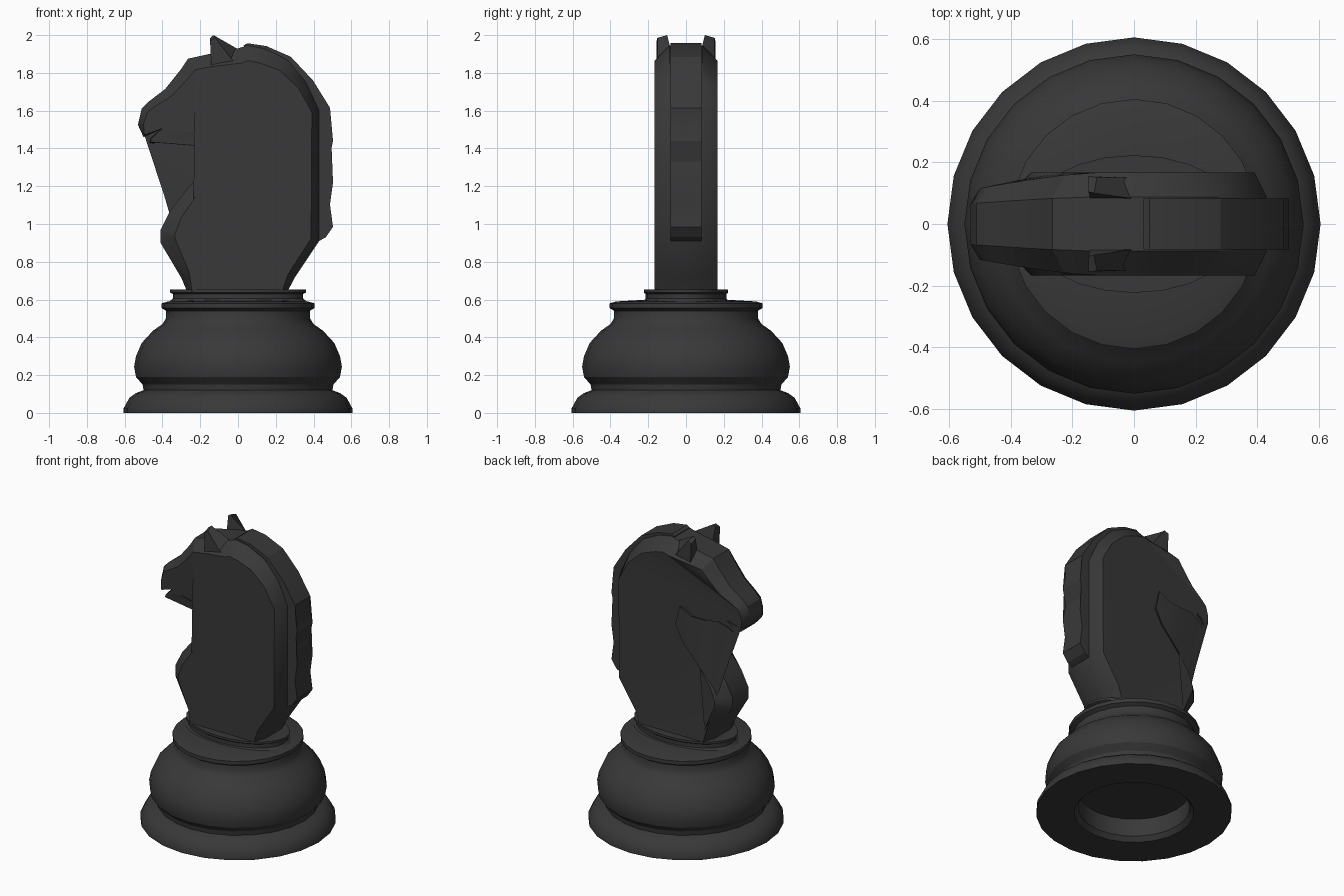
import bpy, bmesh, math
from mathutils import Vector

if "Cube" in bpy.data.objects:
    bpy.data.objects.remove(bpy.data.objects["Cube"])

mat = bpy.data.materials.new("charcoal")
mat.diffuse_color = (0.04, 0.04, 0.04, 1)
mat.use_nodes = True
mat.node_tree.nodes["Principled BSDF"].inputs["Base Color"].default_value = mat.diffuse_color


def finish(name, bm, angle=30):
    bmesh.ops.recalc_face_normals(bm, faces=bm.faces)
    me = bpy.data.meshes.new(name)
    bm.to_mesh(me)
    bm.free()
    ob = bpy.data.objects.new(name, me)
    me.materials.append(mat)
    bpy.context.collection.objects.link(ob)
    bpy.ops.object.select_all(action='DESELECT')
    ob.select_set(True)
    bpy.context.view_layer.objects.active = ob
    bpy.ops.object.shade_smooth_by_angle(angle=math.radians(angle))
    return ob


def lathe(name, profile, seg=24, ysquash=1.0):
    """Revolve (radius, z) points and cap both ends."""
    bm = bmesh.new()
    rings = []
    for r, z in profile:
        rings.append([bm.verts.new((r * math.cos(2 * math.pi * i / seg),
                                    r * ysquash * math.sin(2 * math.pi * i / seg), z))
                      for i in range(seg)])
    for a, b in zip(rings, rings[1:]):
        for i in range(seg):
            j = (i + 1) % seg
            bm.faces.new((a[i], a[j], b[j], b[i]))
    bm.faces.new(rings[0])
    bm.faces.new(rings[-1])
    return finish(name, bm)


def bridge_loops(bm, loops):
    n = len(loops[0])
    for a, b in zip(loops, loops[1:]):
        for i in range(n):
            j = (i + 1) % n
            bm.faces.new((a[i], a[j], b[j], b[i]))
    caps = [bm.faces.new(loops[0]), bm.faces.new(loops[-1])]
    bmesh.ops.triangulate(bm, faces=caps)


# Turned base with a recessed underside
lathe("base", [(.345, .15), (.345, .03), (.37, 0), (.605, 0), (.605, .025), (.575, .08),
               (.54, .105), (.50, .12), (.505, .15), (.54, .19), (.55, .245), (.54, .30),
               (.51, .37), (.45, .435), (.40, .47), (.382, .50), (.38, .54), (.405, .555),
               (.405, .58), (.37, .59), (.20, .60)])

# Oval plinth under the neck
lathe("plinth", [(.37, .585), (.345, .605), (.345, .63), (.36, .637), (.36, .652)], 24, .62)

# Neck and head outline: x, z, bevel inset
OUTLINE = [
    (-.26, .62, .03), (-.30, .715, .05), (-.41, .90, .08), (-.41, .97, .08), (-.36, 1.07, .07),
    (-.265, 1.19, .06), (-.127, 1.33, .05), (-.075, 1.41, .04), (-.08, 1.50, .03),
    (-.145, 1.45, .035), (-.25, 1.445, .035), (-.335, 1.46, .03), (-.40, 1.45, .015),
    (-.445, 1.425, .008), (-.47, 1.43, .006), (-.46, 1.46, .006), (-.41, 1.50, .01),
    (-.50, 1.46, .012), (-.53, 1.525, .03), (-.51, 1.61, .035), (-.47, 1.65, .04),
    (-.385, 1.715, .05), (-.305, 1.815, .06), (-.265, 1.875, .07), (-.13, 1.905, .07),
    (0, 1.93, .08), (.05, 1.945, .08), (.14, 1.928, .08), (.26, 1.87, .07), (.36, 1.75, .05),
    (.43, 1.60, .04), (.43, .91, .045), (.30, .715, .04), (.25, .62, .03)]


def head_taper(x, z, end):
    """Narrow the head toward the muzzle."""
    if z < 1.4:
        return 1.0
    t = min(1, max(0, (-.12 - x) / .41))
    return 1 - (1 - end) * t ** 1.4


pts = [Vector((p[0], p[1])) for p in OUTLINE]
inset = []
for i, p in enumerate(pts):
    e1 = (p - pts[i - 1]).normalized()
    e2 = (pts[(i + 1) % len(pts)] - p).normalized()
    n = (Vector((e1.y, -e1.x)) + Vector((e2.y, -e2.x))).normalized()
    inset.append(p + n * OUTLINE[i][2])

bm = bmesh.new()
loops = []
for ring, half, end, side in ((inset, .167, .66, -1), (pts, .088, .75, -1),
                              (pts, .088, .75, 1), (inset, .167, .66, 1)):
    loops.append([bm.verts.new((p.x, side * half * head_taper(p.x, p.y, end), p.y)) for p in ring])
bridge_loops(bm, loops)
finish("neck_and_head", bm)

# Wavy mane strip down the back
MANE = [(.03, 1.945), (.05, 1.957), (.15, 1.942), (.28, 1.885), (.397, 1.76), (.487, 1.615),
        (.48, 1.54), (.503, 1.44), (.48, 1.33), (.503, 1.22), (.485, 1.09), (.503, .985),
        (.465, .93), (.42, .905), (.38, .98), (.38, 1.58), (.32, 1.72), (.23, 1.83), (.13, 1.88),
        (.04, 1.90)]
bm = bmesh.new()
bridge_loops(bm, [[bm.verts.new((x, s * .083, z)) for x, z in MANE] for s in (-1, 1)])
finish("mane", bm, 20)

# Pointed ears
for side, label in ((-1, "left"), (1, "right")):
    bm = bmesh.new()
    co = [(-.14, .075, 1.86), (-.14, .155, 1.80), (.0, .15, 1.83), (.01, .08, 1.92),
          (-.148, .105, 1.985), (-.148, .155, 1.97), (-.12, .152, 1.985), (-.13, .10, 2.0)]
    v = [bm.verts.new((x, side * y, z)) for x, y, z in co]
    bridge_loops(bm, [v[:4], v[4:]])
    finish("ear_" + label, bm)
